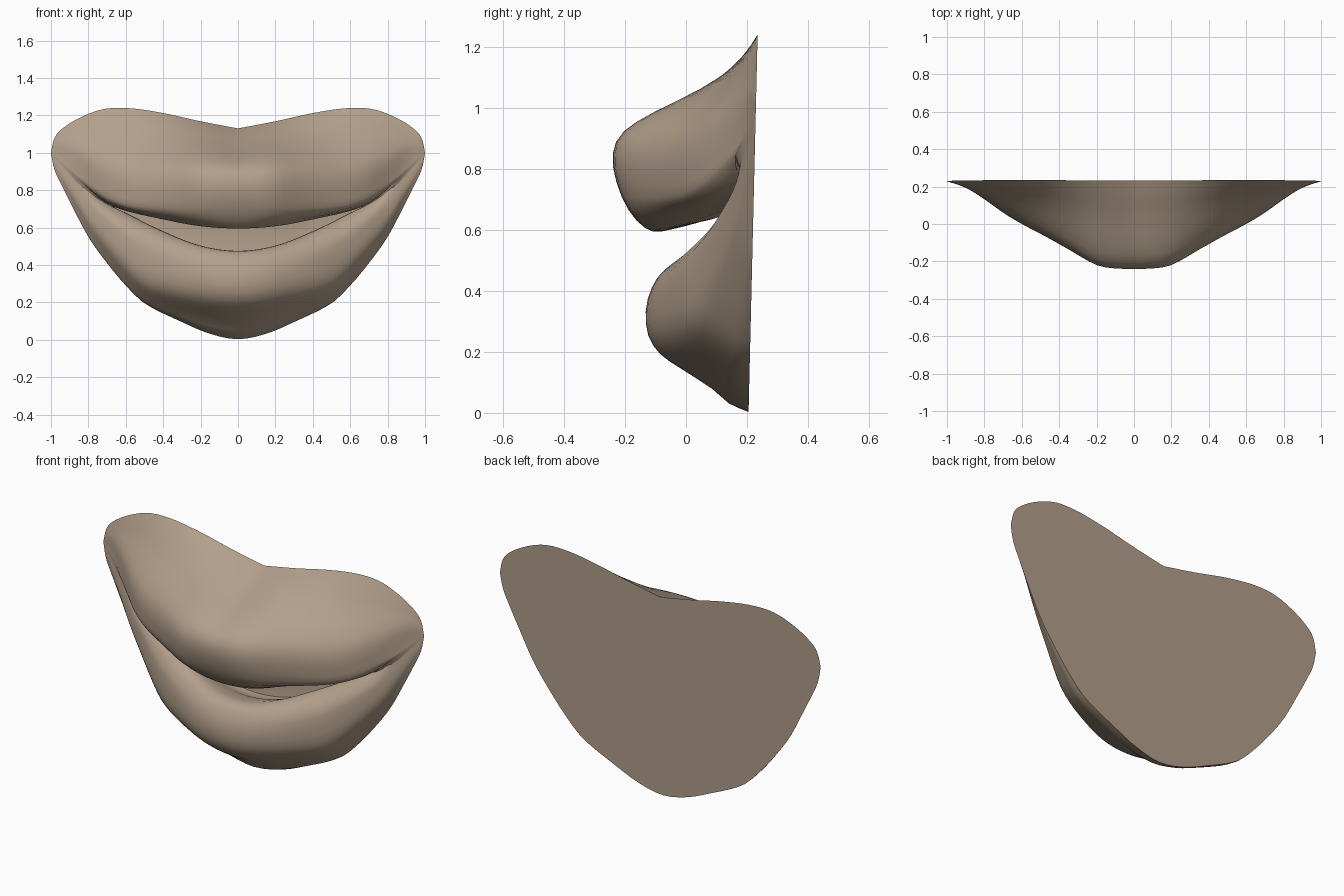
import bpy, bmesh, math

if "Cube" in bpy.data.objects:
    bpy.data.objects.remove(bpy.data.objects["Cube"])


def curve(points, x, flat_start=False):
    """Smooth (Hermite) interpolation through (x, value) points."""
    n = len(points)
    def slope(i):
        if i == 0 and flat_start:
            return 0
        a, b = points[max(i - 1, 0)], points[min(i + 1, n - 1)]
        return (b[1] - a[1]) / (b[0] - a[0])
    for i in range(n - 1):
        (x0, v0), (x1, v1) = points[i], points[i + 1]
        if x <= x1 or i == n - 2:
            h = x1 - x0
            t = min(max((x - x0) / h, 0), 1)
            return ((2*t**3 - 3*t*t + 1) * v0 + (t**3 - 2*t*t + t) * h * slope(i)
                    + (3*t*t - 2*t**3) * v1 + (t**3 - t*t) * h * slope(i + 1))


# outlines in the front view: (distance from middle, height)
TOP = [(0, 1.13), (.2, 1.168), (.4, 1.212), (.58, 1.238), (.72, 1.233),
       (.85, 1.185), (.95, 1.12), (.985, 1.07), (1, 1.0)]
BOTTOM = [(0, .003), (.15, .032), (.3, .095), (.5, .195), (.6, .29), (.7, .41),
          (.8, .55), (.9, .74), (.95, .84), (.985, .92), (1, 1.0)]
UPPER_EDGE = [(0, .595), (.2, .608), (.4, .645), (.6, .69), (.7, .73),
              (.78, .79), (.9, .91), (1, 1.0)]
LOWER_EDGE = [(0, .475), (.2, .503), (.4, .58), (.6, .678), (.7, .728),
              (.78, .78), (.9, .90), (1, 1.0)]
# how far each lip stands out from the back
UPPER_DEPTH = [(0, .465), (.1, .463), (.2, .445), (.36, .355), (.48, .288),
               (.6, .225), (.7, .165), (.8, .095), (.9, .035), (1, 0)]
LOWER_DEPTH = [(0, .345), (.1, .34), (.2, .32), (.4, .245), (.6, .15),
               (.7, .105), (.8, .062), (.9, .028), (1, 0)]
# how the mouth line recedes to the corners, then fades out
RECEDE = [(0, 1), (.2, .93), (.4, .68), (.6, .4), (.7, .35), (.8, .4), (1, .5)]
CREASE = [(0, 0), (.6, 0), (.7, .03), (.77, .3), (.84, .92), (.9, 1), (1, 1)]
# crest of the lips moves lower to the sides
SAG_UPPER = [(0, 1), (.2, 1.12), (.4, 1.45), (.6, 1.75), (.78, 1.6), (1, 1)]
SAG_LOWER = [(0, 1), (.2, 1.1), (.4, 1.4), (.55, 1.6), (.7, 1.4), (1, 1)]
# lip sections: (share of depth, share of height)
UPPER = [(0, 1), (.18, .93), (.41, .83), (.72, .71), (.93, .6), (1, .47),
         (.97, .3), (.88, .13), (.76, .02), (.64, 0), (.4, .05), (.12, .1)]
LOWER = [(.14, .92), (.4, .96), (.68, 1), (.84, .975), (.95, .86), (1, .7),
         (.97, .53), (.85, .40), (.65, .3), (.35, .16), (.19, .06), (0, 0)]


def back_y(z):
    return .205 + .024 * z


def section(x):
    """Points of one slice, top to bottom, for distance x from the middle."""
    top, bot = curve(TOP, x), curve(BOTTOM, x, True)
    ue, le = curve(UPPER_EDGE, x, True), curve(LOWER_EDGE, x, True)
    du, dl = curve(UPPER_DEPTH, x, True), curve(LOWER_DEPTH, x, True)
    c, r = curve(CREASE, x), curve(RECEDE, x, True)
    su, sl = curve(SAG_UPPER, x, True), curve(SAG_LOWER, x, True)
    pts = []
    for i, (d, h) in enumerate(UPPER):
        if i > 7:
            d *= r
        if i > 5:
            d += (.95 - d) * c
            h *= 1 - c * .3
        z = ue + (top - ue) * h ** su
        pts.append((back_y(z) - d * du, z))
    for i, (d, h) in enumerate(LOWER):
        if i < 4:
            d *= r if i < 3 else (1 + r) / 2
        if i < 5:
            d += (.95 - d) * c
        z = bot + (le - bot) * h ** sl
        pts.append((back_y(z) - d * dl, z))
    ys = [(i, p[0]) for i, p in enumerate(pts)]
    zs = [(i, p[1]) for i, p in enumerate(pts)]
    return [(curve(ys, k / 2), curve(zs, k / 2)) for k in range(2 * len(pts) - 1)]


# loft the slices into one closed body; the last quad of each ring is the flat back
bm = bmesh.new()
N = 32
rings = []
for j in range(-N, N + 1):
    x = math.sin(math.pi / 2 * j / N)
    rings.append([bm.verts.new((x, y, z)) for y, z in section(abs(x))])
for a, b in zip(rings, rings[1:]):
    for k in range(len(a)):
        m = (k + 1) % len(a)
        bm.faces.new((a[k], a[m], b[m], b[k]))
bmesh.ops.remove_doubles(bm, verts=bm.verts, dist=.0005)
bmesh.ops.recalc_face_normals(bm, faces=bm.faces)

mesh = bpy.data.meshes.new("lips")
bm.to_mesh(mesh)
bm.free()
lips = bpy.data.objects.new("lips", mesh)
bpy.context.collection.objects.link(lips)

clay = bpy.data.materials.new("tan clay")
clay.diffuse_color = (.45, .35, .26, 1)
clay.use_nodes = True
clay.node_tree.nodes["Principled BSDF"].inputs["Base Color"].default_value = clay.diffuse_color
mesh.materials.append(clay)

bpy.context.view_layer.objects.active = lips
lips.select_set(True)
bpy.ops.object.shade_smooth_by_angle(angle=math.radians(45))
